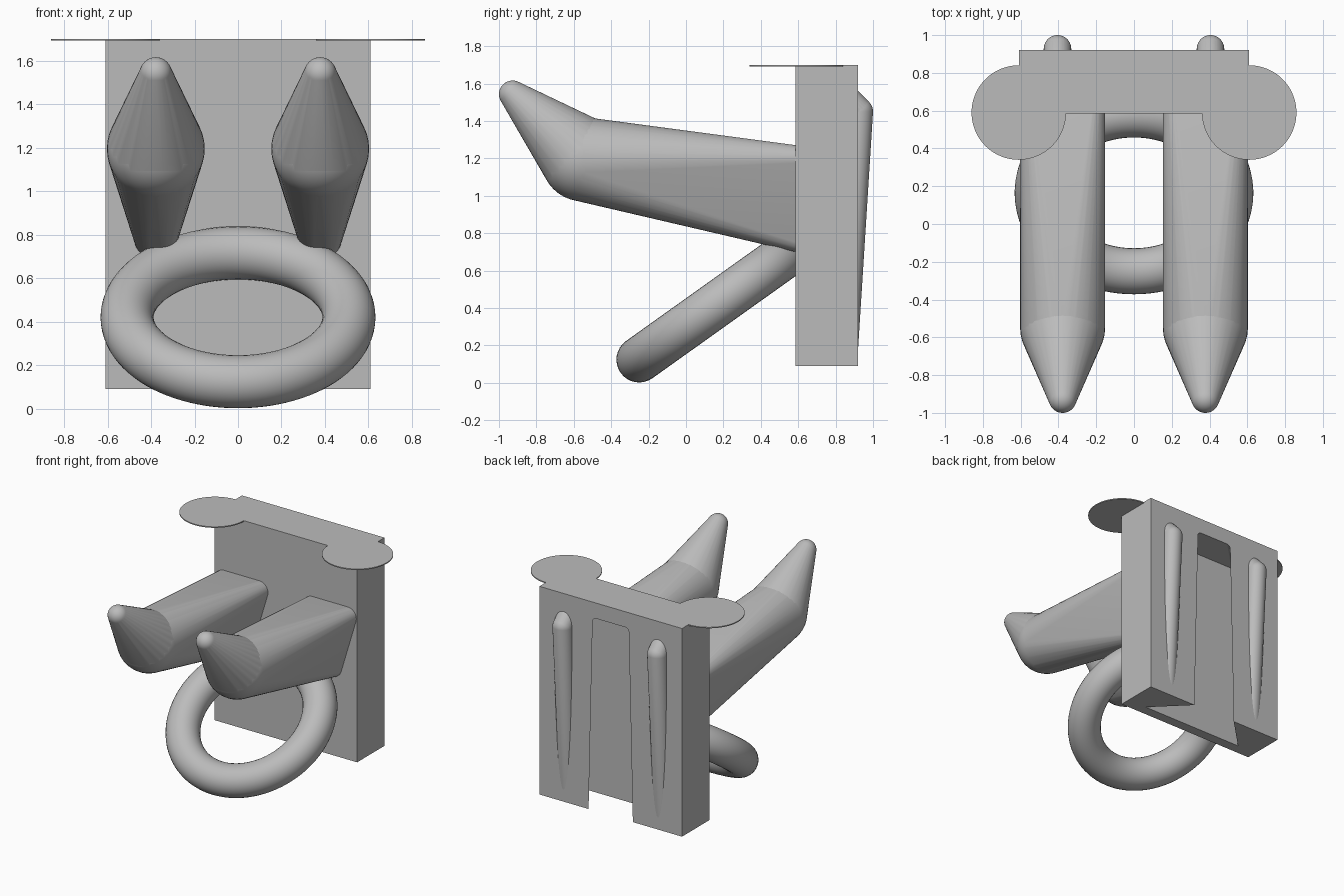
import bpy, bmesh
from math import radians, sin, cos, pi
from mathutils import Matrix, Vector

cube = bpy.data.objects.get("Cube")
if cube:
    bpy.data.objects.remove(cube, do_unlink=True)

grey = bpy.data.materials.new("plain grey")
grey.use_nodes = True
colour = (0.5, 0.5, 0.5, 1)
grey.diffuse_color = colour
grey.node_tree.nodes["Principled BSDF"].inputs["Base Color"].default_value = colour

FRONT, BACK, BOTTOM, TOP = 0.585, 0.92, 0.09, 1.70
HALF = 0.61


def make(name, bm, smooth=None):
    bmesh.ops.recalc_face_normals(bm, faces=bm.faces)
    mesh = bpy.data.meshes.new(name)
    bm.to_mesh(mesh)
    bm.free()
    mesh.materials.append(grey)
    ob = bpy.data.objects.new(name, mesh)
    bpy.context.collection.objects.link(ob)
    if smooth:
        bpy.ops.object.select_all(action='DESELECT')
        ob.select_set(True)
        bpy.context.view_layer.objects.active = ob
        bpy.ops.object.shade_smooth_by_angle(angle=radians(smooth))
    return ob


def sphere_hull(name, balls):
    """Convex skin stretched around (x, y, z, radius) balls."""
    bm = bmesh.new()
    for x, y, z, r in balls:
        bmesh.ops.create_uvsphere(bm, u_segments=40, v_segments=20, radius=r,
                                  matrix=Matrix.Translation((x, y, z)))
    bmesh.ops.delete(bm, geom=bm.faces[:] + bm.edges[:], context='EDGES_FACES')
    hull = bmesh.ops.convex_hull(bm, input=bm.verts[:])
    loose = {g for g in hull["geom_interior"] + hull["geom_unused"]
             if isinstance(g, bmesh.types.BMVert)}
    bmesh.ops.delete(bm, geom=list(loose), context='VERTS')
    return make(name, bm, 30)


# Back plate
bm = bmesh.new()
bmesh.ops.create_cube(bm, size=1)
bmesh.ops.scale(bm, vec=(2 * HALF, BACK - FRONT, TOP - BOTTOM), verts=bm.verts)
bmesh.ops.translate(bm, vec=(0, (FRONT + BACK) / 2, (TOP + BOTTOM) / 2), verts=bm.verts)
plate = make("back_plate", bm)


# Dovetail slot cutter: tapered outline with round top corners, wider at its floor
def slot_ring(bm, y):
    grow, r, top = BACK - y, 0.03, 1.58
    low, high = 0.19 + grow, 0.155 + grow
    right = [(low, BOTTOM - 0.02)]
    right += [(high - r + r * cos(a * pi / 12), top - r + r * sin(a * pi / 12))
              for a in range(7)]
    outline = right + [(-x, z) for x, z in reversed(right)]
    return [bm.verts.new((x, y, z)) for x, z in outline]


bm = bmesh.new()
floor, mouth = slot_ring(bm, 0.665), slot_ring(bm, BACK + 0.02)
bm.faces.new(floor)
bm.faces.new(mouth)
for i in range(len(floor)):
    j = (i + 1) % len(floor)
    bm.faces.new((floor[i], floor[j], mouth[j], mouth[i]))
cutter = make("slot_cutter", bm)
cutter.hide_render = True
cutter.hide_viewport = True
cut = plate.modifiers.new("slot", 'BOOLEAN')
cut.operation = 'DIFFERENCE'
cut.solver = 'EXACT'
cut.object = cutter

# Paired parts
for side, s in (("left", 1), ("right", -1)):
    # Thin corner discs
    bm = bmesh.new()
    bmesh.ops.create_cone(bm, cap_ends=True, segments=96, radius1=0.25, radius2=0.25,
                          depth=0.008,
                          matrix=Matrix.Translation((s * HALF, 0.59, TOP - 0.004)))
    make(side + "_corner_disc", bm, 30)

    # Hook: tapering arm and upturned tip
    hx = 0.378 * s
    elbow = (hx, -0.55, 1.195, 0.225)
    root = [(hx + k * w, FRONT, z, 0.073) for k in (-1, 1)
            for w, z in ((0.152, 1.197), (0.025, 0.775))]
    sphere_hull(side + "_hook_arm", [elbow] + root)
    sphere_hull(side + "_hook_tip", [elbow, (hx, -0.927, 1.543, 0.073)])

    # Slanted half-sunk rib on the back
    rx = 0.405 * s
    knee = (rx, 0.927, 1.45, 0.073)
    sphere_hull(side + "_rib", [knee, (rx, 0.847, 0.18, 0.073)])
    sphere_hull(side + "_rib_top", [knee, (rx, 0.85, 1.527, 0.073)])

# Tilted ring, trimmed inside the plate
bm = bmesh.new()
major, minor, seg, sub = 0.51, 0.122, 96, 32
tilt = Matrix.Translation((0, 0.165, 0.42)) @ Matrix.Rotation(radians(35.5), 4, 'X')
rings = []
for i in range(seg):
    a = 2 * pi * i / seg
    rings.append([])
    for j in range(sub):
        b = 2 * pi * j / sub
        d = major + minor * cos(b)
        rings[-1].append(bm.verts.new(tilt @ Vector((d * cos(a), d * sin(a), minor * sin(b)))))
for i in range(seg):
    for j in range(sub):
        p, q, k = rings[i], rings[(i + 1) % seg], (j + 1) % sub
        bm.faces.new((p[j], q[j], q[k], p[k]))
cutgeo = bmesh.ops.bisect_plane(bm, geom=bm.verts[:] + bm.edges[:] + bm.faces[:],
                                plane_co=(0, 0.63, 0), plane_no=(0, 1, 0), clear_outer=True)
bmesh.ops.holes_fill(bm, edges=[e for e in bm.edges if e.is_boundary], sides=0)
make("ring", bm, 40)
